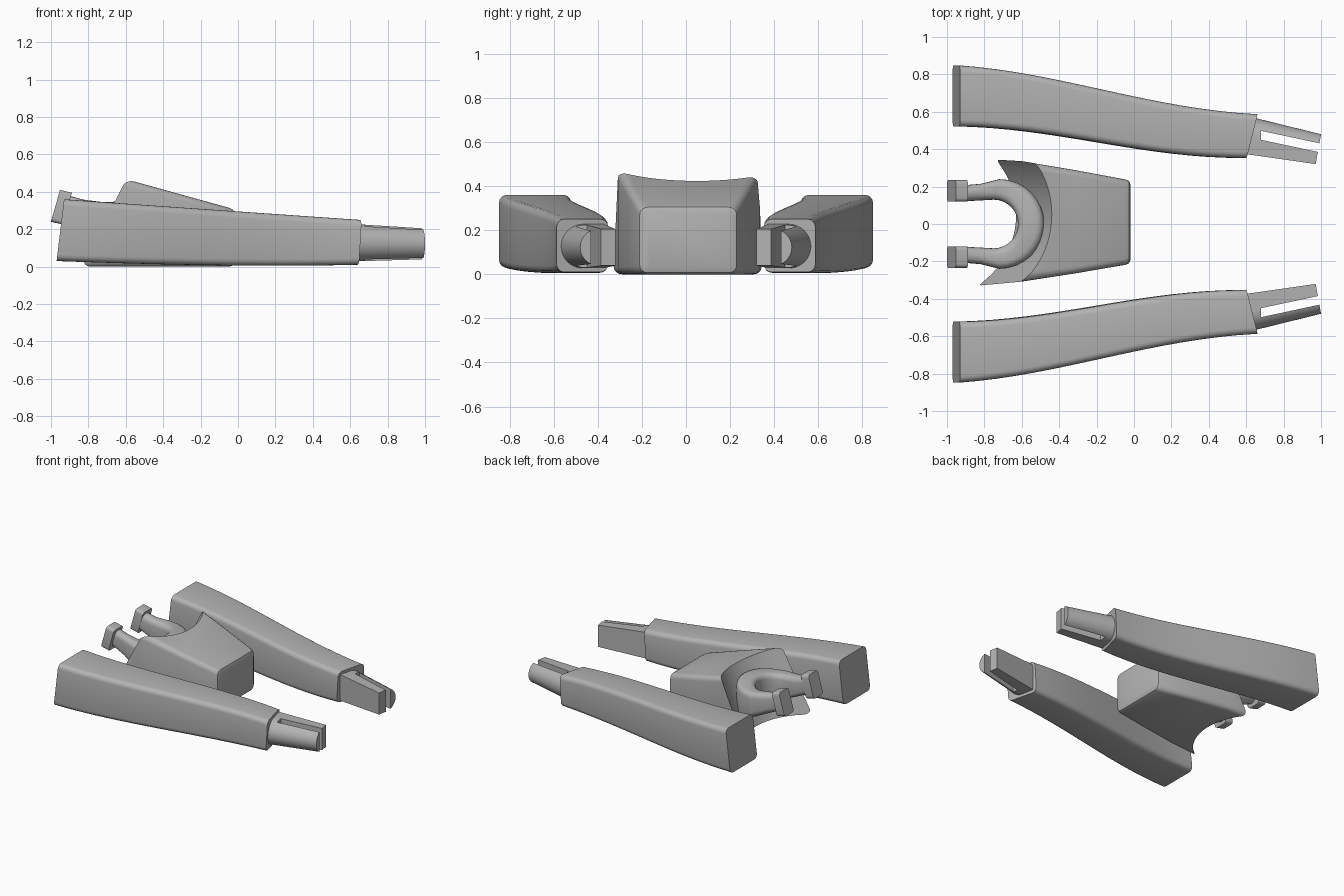
import bpy, bmesh, math
from mathutils import Vector

if "Cube" in bpy.data.objects:
    bpy.data.objects.remove(bpy.data.objects["Cube"], do_unlink=True)

grey = bpy.data.materials.new("plain grey")
grey.use_nodes = True
COLOUR = (0.45, 0.45, 0.45, 1)
grey.diffuse_color = COLOUR
grey.node_tree.nodes["Principled BSDF"].inputs["Base Color"].default_value = COLOUR


def rounded_ring(center, u, v, radius, steps=5):
    """Rounded rectangle spanned by half-axes u and v."""
    c, u, v = Vector(center), Vector(u), Vector(v)
    ru, rv = min(radius / u.length, 1), min(radius / v.length, 1)
    pts = []
    for k, (su, sv) in enumerate(((1, 1), (-1, 1), (-1, -1), (1, -1))):
        for i in range(steps):
            a = math.pi / 2 * (k + i / (steps - 1))
            pts.append(c + u * (su * (1 - ru) + ru * math.cos(a))
                       + v * (sv * (1 - rv) + rv * math.sin(a)))
    return pts


def loft(name, rings):
    """Skin a row of equal rings and cap both ends."""
    bm = bmesh.new()
    rows = [[bm.verts.new(p) for p in ring] for ring in rings]
    n = len(rows[0])
    for a, b in zip(rows, rows[1:]):
        for i in range(n):
            j = (i + 1) % n
            bm.faces.new((a[i], a[j], b[j], b[i]))
    bm.faces.new(rows[0])
    bm.faces.new(rows[-1])
    bmesh.ops.recalc_face_normals(bm, faces=bm.faces)
    mesh = bpy.data.meshes.new(name)
    bm.to_mesh(mesh)
    bm.free()
    mesh.materials.append(grey)
    obj = bpy.data.objects.new(name, mesh)
    bpy.context.collection.objects.link(obj)
    return obj


def activate(obj):
    bpy.ops.object.select_all(action='DESELECT')
    obj.select_set(True)
    bpy.context.view_layer.objects.active = obj


def cut(obj, cutter):
    mod = obj.modifiers.new("cut", 'BOOLEAN')
    mod.operation, mod.solver, mod.object = 'DIFFERENCE', 'EXACT', cutter
    activate(obj)
    bpy.ops.object.modifier_apply(modifier=mod.name)
    bpy.data.objects.remove(cutter, do_unlink=True)


def smooth(obj):
    activate(obj)
    bpy.ops.object.shade_smooth_by_angle(angle=math.radians(32))


def mix(a, b, t):
    return a + (b - a) * t


def arm(side, name):
    # long curved bar, tapering toward the peg
    rings = []
    for i in range(17):
        t = i / 16
        x = mix(-0.95, 0.625, t)
        y = 0.685 - 0.215 * (0.45 * t + 0.55 * t * t * (3 - 2 * t))
        y -= 0.03 * math.sin(math.pi * t) * (t - 0.35)
        low = 0.03 * (1 - t) ** 2 + 0.01 * t ** 4
        high = mix(0.36, 0.25, t)
        hw, hh = mix(0.163, 0.117, t), (high - low) / 2
        rings.append(rounded_ring((x, side * y, low + hh),
                                  (0.25 * hw * t * t, side * hw, 0),
                                  (mix(0.12, 0.06, t) * hh, 0, hh), 0.035))
    smooth(loft(name + "_arm", rings))


def peg(side, name):
    # D-shaped tapered plug: flat inner face, round outer face
    rings = []
    for x, y, hw, hh, z in ((0.62, 0.467, 0.102, 0.1, 0.128),
                            (0.985, 0.397, 0.083, 0.083, 0.122)):
        outline = [(-0.92, -1), (-0.92, 1)]
        outline += [(math.cos(a), math.sin(a)) for a in
                    (math.pi * (0.5 - k / 20) for k in range(21))]
        rings.append([(x + 0.18 * hw * u, side * (y + hw * u), z + hh * v)
                      for u, v in outline])
    plug = loft(name + "_peg", rings)
    slot = loft("slot_cutter", [
        rounded_ring((x, side * y, 0.13), (0, 0.024, 0), (0, 0, 0.2), 0.001, 2)
        for x, y in ((0.68, 0.474), (1.05, 0.395))])
    cut(plug, slot)
    smooth(plug)


for side, name in ((1, "back"), (-1, "front")):
    arm(side, name)
    peg(side, name)

# central wedge body, widening and rising away from its nose
rings = []
for x, y, hw, low, high in ((-0.02, 0.01, 0.205, 0.025, 0.285),
                            (-0.027, 0.01, 0.22, 0.007, 0.304),
                            (-0.045, 0.01, 0.228, 0, 0.314),
                            (-0.32, 0.012, 0.277, 0, 0.39),
                            (-0.6, 0.014, 0.322, 0, 0.468),
                            (-0.84, 0.01, 0.34, 0, 0.535)):
    hh = (high - low) / 2
    rings.append(rounded_ring((x, y, low + hh), (0, hw, 0), (0, 0, hh), 0.035))
body = loft("centre_body", rings)

# leaning round cavity at the rear of the body
cavity = []
for z in (-0.1, 0.7):
    cx = -1.08 + 0.45 * z
    cavity.append([(cx + 0.45 * math.cos(a), 0.05 + 0.45 * math.sin(a), z)
                   for a in (math.tau * k / 72 for k in range(72))])
cut(body, loft("cavity_cutter", cavity))
smooth(body)

# U-shaped fork seated in the cavity: (outer point, inner point) stations
stations = [((-0.93, 0.205), (-0.93, 0.12)), ((-0.82, 0.215), (-0.84, 0.125))]
for k in range(17):
    a = math.pi / 2 * (1 - k / 8)
    stations.append(((-0.72 + 0.24 * math.cos(a), 0.24 * math.sin(a)),
                     (-0.75 + 0.13 * math.cos(a), 0.13 * math.sin(a))))
stations += [((-0.82, -0.215), (-0.84, -0.125)), ((-0.93, -0.205), (-0.93, -0.12))]
rings = []
for outer, inner in stations:
    o, i = Vector((*outer, 0)), Vector((*inner, 0))
    x = (o.x + i.x) / 2
    high = 0.345 + 0.8 * (x + 0.7) ** 2
    low = 0.1 + 0.45 * max(0, -0.6 - x)
    rings.append(rounded_ring((o + i) / 2 + Vector((0, 0, (low + high) / 2)),
                              (o - i) / 2, (0, 0, (high - low) / 2), 0.04))
smooth(loft("fork", rings))

# leaning flanges on the fork tips
for side, name in ((1, "back"), (-1, "front")):
    smooth(loft(name + "_fork_flange", [
        rounded_ring((x, side * 0.177, z), (0, side * 0.057, 0),
                     (0.024, 0, 0.085), 0.02)
        for x, z in ((-0.976, 0.325), (-0.912, 0.31))]))
